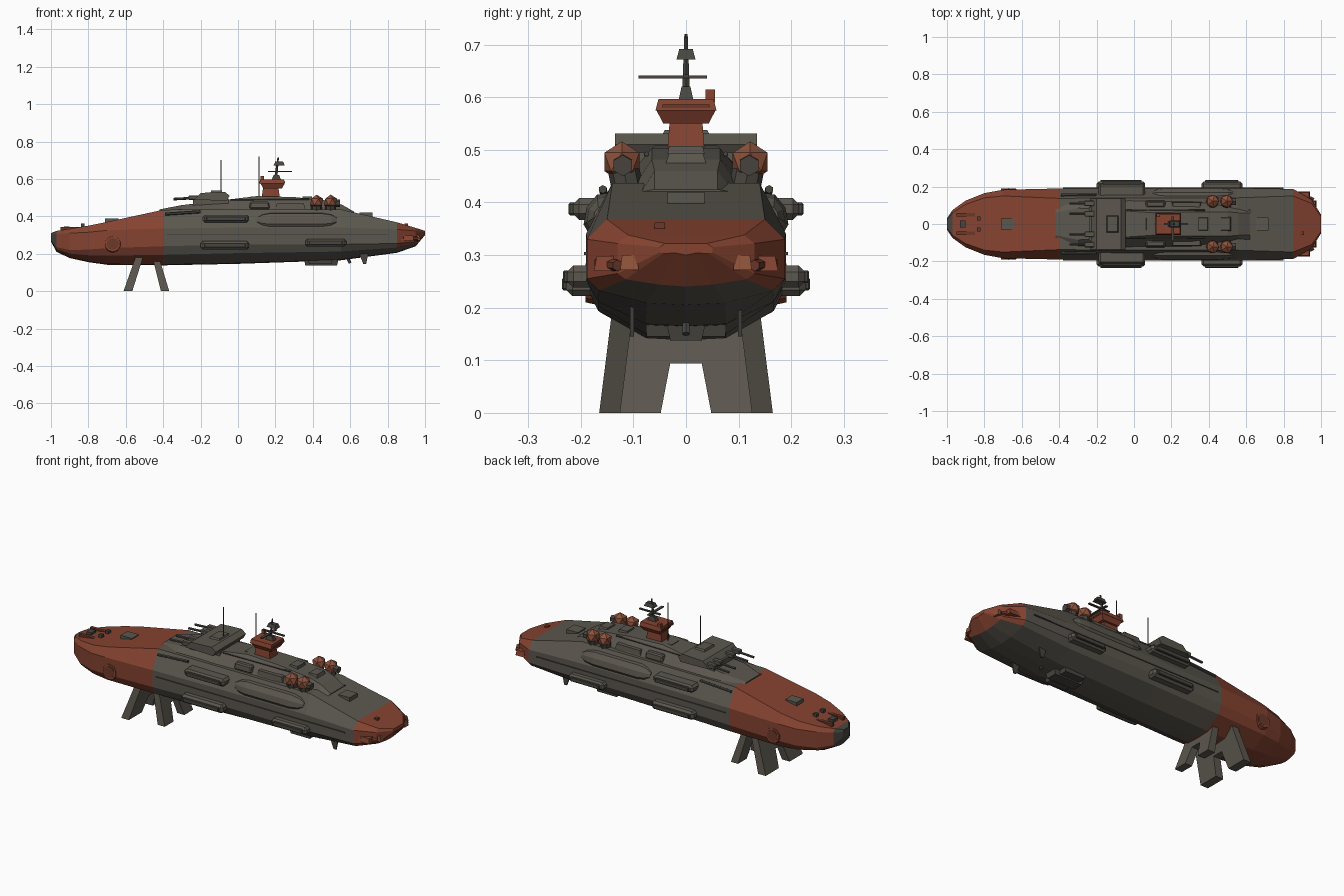
import bpy, bmesh, math
from mathutils import Vector, Matrix

if "Cube" in bpy.data.objects:
    bpy.data.objects.remove(bpy.data.objects["Cube"])


def material(name, rgb):
    m = bpy.data.materials.new(name)
    m.diffuse_color = (*rgb, 1)
    m.use_nodes = True
    m.node_tree.nodes["Principled BSDF"].inputs["Base Color"].default_value = m.diffuse_color
    return m


GREY = material("hull grey", (0.105, 0.095, 0.077))
DARK = material("dark grey", (0.065, 0.06, 0.05))
RED = material("rust red", (0.235, 0.056, 0.03))
DEEP = material("deep rust", (0.15, 0.04, 0.024))
ORANGE = material("dome rust", (0.27, 0.085, 0.045))


def finish(name, bm, *mats):
    bmesh.ops.recalc_face_normals(bm, faces=bm.faces[:])
    me = bpy.data.meshes.new(name)
    bm.to_mesh(me)
    bm.free()
    for m in mats:
        me.materials.append(m)
    ob = bpy.data.objects.new(name, me)
    bpy.context.collection.objects.link(ob)
    return ob


def loft(name, rings, *mats, rule=None):
    """Skin a list of closed rings of points, cap both ends."""
    bm = bmesh.new()
    vs = [[bm.verts.new(p) for p in r] for r in rings]
    n = len(vs[0])
    for a, b in zip(vs, vs[1:]):
        for i in range(n):
            j = (i + 1) % n
            bm.faces.new((a[i], a[j], b[j], b[i]))
    bm.faces.new(vs[0])
    bm.faces.new(vs[-1])
    if rule:
        for f in bm.faces:
            f.material_index = rule(f.calc_center_median())
    return finish(name, bm, *mats)


def box(name, x, y, z, mat, taper=(1, 1), bevel=0):
    """Box from (min, max) ranges; top face scaled by taper in x and y."""
    cx, cy = sum(x) / 2, sum(y) / 2
    hx, hy = abs(x[1] - x[0]) / 2, abs(y[1] - y[0]) / 2
    rings = []
    for h, tx, ty in ((z[0], 1, 1), (z[1], *taper)):
        rings.append([(cx + a * hx * tx, cy + b * hy * ty, h)
                      for a, b in ((-1, -1), (1, -1), (1, 1), (-1, 1))])
    ob = loft(name, rings, mat)
    if bevel:
        m = ob.modifiers.new("chamfer", "BEVEL")
        m.width, m.segments = bevel, 1
    return ob


def rod(name, p, q, r, mat, sides=6, r2=None):
    p, q = Vector(p), Vector(q)
    bm = bmesh.new()
    bmesh.ops.create_cone(bm, cap_ends=True, segments=sides, radius1=r,
                          radius2=r if r2 is None else r2, depth=(q - p).length)
    rot = (q - p).to_track_quat("Z", "Y").to_matrix().to_4x4()
    bmesh.ops.transform(bm, matrix=Matrix.Translation((p + q) / 2) @ rot, verts=bm.verts[:])
    return finish(name, bm, mat)


def mirrored(half):
    """Full ring from half section points (x, y, z), first and last on the centreline."""
    return half + [(x, -y, z) for x, y, z in half[-2:0:-1]]


# Hull: x, half width, keel, low chine, high chine, deck height, deck half width
stations = [
    (-1.0, .03, .265, .275, .30, .31, .02), (-.97, .075, .21, .235, .305, .322, .06),
    (-.9, .125, .177, .22, .31, .333, .105), (-.8, .165, .155, .222, .315, .35, .14),
    (-.7, .183, .141, .23, .325, .37, .15), (-.4, .19, .138, .24, .335, .435, .137),
    (0, .19, .146, .25, .34, .437, .14), (.55, .19, .165, .25, .34, .437, .14),
    (.85, .188, .205, .255, .33, .368, .15), (.95, .13, .24, .265, .322, .338, .11),
    (1.0, .05, .30, .305, .315, .322, .04)]
rings = []
for x, w, zb, z1, z2, zt, d in stations:
    rings.append(mirrored([(x, 0, zb), (x, w * .4, zb + .004), (x, w * .88, zb + (z1 - zb) * .55),
                           (x, w, z1), (x, w, z2), (x, d, zt), (x, 0, zt)]))


def paint(c):
    if -.97 < c.x < -.4 or (c.x > .85 and c.z > .25):
        return 1
    return 2 if c.x < -.97 else 0


loft("hull", rings, GREY, RED, DARK, rule=paint)

# Raised superstructure: x, base half width, top half width, top height
rings = []
for x, b, t, z in [(-.42, .11, .06, .437), (-.3, .14, .085, .46), (-.05, .14, .07, .49),
                   (.1, .135, .06, .508), (.3, .135, .065, .503), (.5, .105, .065, .482),
                   (.56, .09, .06, .46), (.62, .085, .06, .425)]:
    rings.append([(x, -b, .42), (x, b, .42), (x, t, z), (x, -t, z)])
loft("superstructure", rings, GREY)
for x in (-.12, .06, .34, .46):
    box("roof_block", (x, x + .06), (-.04, .04), (.47, .507 if x < .4 else .493), GREY, (.8, .8))

# Main turret with four barrels
box("turret_base", (-.24, -.05), (-.09, .09), (.44, .495), GREY)
rings = [[(-.235, y, .488), (-.2, y, .525), (-.07, y, .531), (-.045, y, .51), (-.06, y, .484)]
         for y in (-.135, .135)]
loft("turret", rings, GREY)
box("turret_hatch", (-.15, -.08), (-.05, .05), (.52, .538), GREY, (.8, .8))
for y in (-.11, -.055, .055, .11):
    rod("turret_barrel", (-.2, y, .5), (-.345, y, .492), .007, DARK)
    box("barrel_sleeve", (-.265, -.21), (y - .015, y + .015), (.488, .512), GREY, bevel=.004)

# Command tower and mast
box("tower_neck", (.125, .225), (-.036, .036), (.49, .56), RED, (.8, .85))
box("tower_flare", (.115, .25), (-.058, .058), (.575, .597), RED, (.95, .9))
box("tower_bridge", (.135, .235), (-.043, .043), (.55, .576), RED, (1.3, 1.32))
box("tower_locker", (.12, .14), (.037, .055), (.59, .615), RED)
box("tower_window", (.112, .252), (-.045, .045), (.579, .586), DEEP)
rod("mast", (.2, 0, .59), (.215, 0, .715), .009, DARK, r2=.004)
box("mast_foot", (.18, .23), (-.014, .014), (.595, .62), DARK, (.6, .6))
box("mast_yard", (.16, .29), (-.006, .006), (.637, .643), DARK)
box("radar_bar", (.2, .215), (-.09, .04), (.636, .641), DARK)
box("mast_head", (.19, .25), (-.018, .018), (.672, .692), DARK, (.7, .7))
rod("tower_aerial", (.112, 0, .5), (.112, 0, .72), .003, DARK, 5)
rod("forward_aerial", (-.09, 0, .52), (-.09, 0, .7), .003, DARK, 5)

# Parts repeated on both sides
for s in (-1, 1):
    # Rust coloured domes on dark mounts
    for x in (.42, .495):
        bm = bmesh.new()
        bmesh.ops.create_icosphere(bm, subdivisions=1, radius=.039,
                                   matrix=Matrix.Translation((x, s * .122, .477)))
        finish("gun_dome", bm, ORANGE)
        rod("dome_mount", (x, s * .11, .42), (x, s * .118, .46), .03, DARK, 8)
    rod("dome_lens", (.5, s * .12, .472), (.545, s * .12, .47), .02, DARK, 6)

    # Side sponsons with a ribbed plate
    for x0, x1, z0, z1, y0, y1 in [(-.19, .06, .367, .408, .14, .215), (-.2, .06, .222, .268, .17, .228),
                                   (.36, .58, .238, .28, .17, .226)]:
        box("sponson", (x0, x1), (s * y0, s * y1), (z0, z1), GREY, bevel=.012)
        zm = (z0 + z1) / 2
        box("sponson_plate", (x0 + .02, x1 - .02), (s * (y1 - .01), s * (y1 + .008)),
            (zm - .012, zm + .012), DARK, bevel=.003)

    # Long bulged side tank
    rings = []
    for x, r in ((.1, .35), (.13, .8), (.17, 1), (.45, 1), (.5, .8), (.53, .35)):
        rings.append([(x, s * (.165 + .024 * r * math.cos(a) - .018 * r * math.sin(a)),
                       .378 + .04 * r * math.sin(a) + .012 * r * math.cos(a))
                      for a in (k * math.pi / 4 for k in range(8))])
    loft("side_tank", rings, GREY)

    # Roof lockers, deck rails, stringers
    box("roof_locker", (.06, .17), (s * .085, s * .125), (.44, .478), GREY, (.9, .8), .006)
    box("shoulder_locker", (.2, .36), (s * .085, s * .118), (.44, .468), GREY, (.9, .8))
    rod("shoulder_rail", (-.39, s * .155, .412), (-.2, s * .158, .425), .008, DARK)
    rod("roof_rail", (-.04, s * .075, .488), (.38, s * .075, .492), .005, DARK, 5)
    box("side_strake", (-.38, .8), (s * .18, s * .194), (.3, .306), DARK)

    # Bow thruster, bow cleats and stern machinery
    rod("bow_thruster", (-.67, s * .15, .25), (-.67, s * .189, .252), .048, RED, 10, .042)
    rod("bow_thruster_port", (-.67, s * .18, .252), (-.67, s * .191, .252), .032, DEEP, 10)
    box("bow_cleat", (-.84, -.82), (s * .02, s * .04), (.335, .362), DARK)
    box("bow_fairlead", (-.95, -.85), (s * .04, s * .058), (.32, .342), DEEP)
    box("stern_vent", (.86, .94), (s * .12, s * .175), (.27, .298), RED, (.9, .8))
    box("stern_nozzle", (.92, .975), (s * .09, s * .125), (.272, .3), ORANGE, (.8, .8))
    rod("stern_pipe", (.88, s * .165, .285), (.96, s * .13, .28), .011, DEEP)

    # Keel fins
    loft("keel_fin", [[(.64, y, .22), (.70, y, .22), (.685, y, .145), (.67, y, .145)]
                      for y in (s * .099, s * .106)], DARK)
    box("belly_pod", (.38, .5), (s * .03, s * .075), (.145, .19), DARK, (1.15, 1.15))

# Deck and belly fittings
box("bow_hatch", (-.71, -.64), (-.03, .03), (.36, .388), GREY)
box("bow_winch", (-.93, -.9), (-.02, .02), (.325, .346), DARK)
box("stern_hatch", (.65, .72), (-.035, .035), (.38, .42), GREY)
box("stern_bollard", (.89, .91), (-.06, -.04), (.345, .362), DEEP)
box("belly_keel", (.36, .53), (-.03, .03), (.138, .18), DARK, (1.1, 1.3))
rod("belly_hook", (.58, 0, .19), (.6, 0, .15), .008, DARK)

# Landing legs: two sheared arches, (foot x range, top x range, outer half width)
for name, foot, top, w in (("front_legs", (-.612, -.565), (-.545, -.505), .165),
                           ("rear_legs", (-.412, -.368), (-.46, -.425), .126)):
    outline = [(-w, 0), (-.048, 0), (-.03, .094), (.03, .094), (.048, 0), (w, 0),
               (w - .024, .19), (.024 - w, .19)]
    loft(name, [[(foot[i] + (top[i] - foot[i]) * z / .19, y, z) for y, z in outline]
                for i in (0, 1)], GREY)
